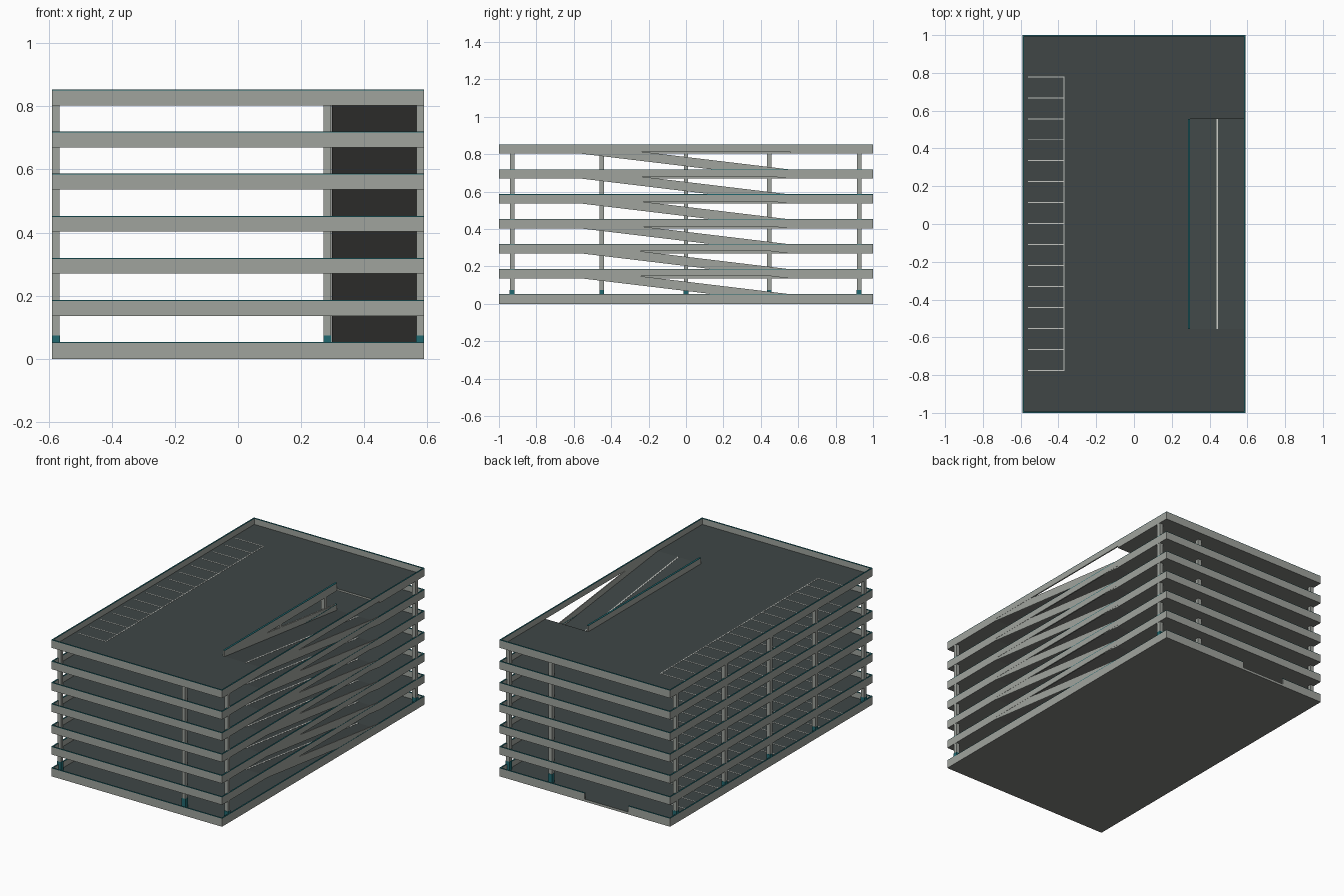
import bpy, bmesh

if "Cube" in bpy.data.objects:
    bpy.data.objects.remove(bpy.data.objects["Cube"])


def material(name, rgb):
    m = bpy.data.materials.new(name)
    m.diffuse_color = (*rgb, 1.0)
    m.use_nodes = True
    m.node_tree.nodes["Principled BSDF"].inputs["Base Color"].default_value = m.diffuse_color
    return m


CONCRETE = material("concrete", (0.35, 0.37, 0.34))
ASPHALT = material("asphalt", (0.05, 0.062, 0.061))
SOFFIT = material("grey soffit", (0.21, 0.215, 0.2))
TEAL = material("teal trim", (0.015, 0.14, 0.16))
WHITE = material("white paint", (0.55, 0.56, 0.53))

W, L = 0.59, 1.0           # half width, half length
PITCH, BASE = 0.1333, 0.003
SLAB, BAND = 0.012, 0.05   # slab thickness, parapet band height
T, COPE = 0.008, 0.003     # parapet thickness, coping height
G = 0.012                  # guard wall thickness
HX, HY = 0.285, 0.555      # ramp opening: inner x, half length


class Part:
    """Collects boxes and sloped prisms into one object."""

    def __init__(self, name, *mats):
        self.name, self.mats, self.bm = name, mats, bmesh.new()

    def prism(self, x0, x1, profile):
        # closed y-z profile swept along x
        a = [self.bm.verts.new((x0, y, z)) for y, z in profile]
        b = [self.bm.verts.new((x1, y, z)) for y, z in profile]
        self.bm.faces.new(a)
        self.bm.faces.new(b[::-1])
        n = len(a)
        for i in range(n):
            j = (i + 1) % n
            self.bm.faces.new((a[j], a[i], b[i], b[j]))

    def box(self, x0, x1, y0, y1, z0, z1):
        self.prism(x0, x1, [(y0, z0), (y1, z0), (y1, z1), (y0, z1)])

    def slope(self, x0, x1, lo, bottom, top):
        # falls one storey from the front end to the back end
        hi = lo + PITCH
        self.prism(x0, x1, [(-HY, hi + bottom), (HY, lo + bottom),
                            (HY, lo + top), (-HY, hi + top)])

    def done(self):
        bmesh.ops.recalc_face_normals(self.bm, faces=self.bm.faces[:])
        if len(self.mats) > 1:      # sides, underside, top
            for f in self.bm.faces:
                nz = f.normal.z
                f.material_index = 2 if nz > 0.5 else 1 if nz < -0.5 else 0
        me = bpy.data.meshes.new(self.name)
        self.bm.to_mesh(me)
        self.bm.free()
        for m in self.mats:
            me.materials.append(m)
        bpy.context.collection.objects.link(bpy.data.objects.new(self.name, me))


def wall(walls, copings, x0, x1, y0, y1, z0, z1):
    walls.box(x0, x1, y0, y1, z0, z1 - COPE)
    copings.box(x0, x1, y0, y1, z1 - COPE, z1)


for k in range(7):
    z = BASE + PITCH * k
    z0 = 0.0 if k == 0 else z
    deck, top = z + SLAB, z + BAND

    # deck slab, cut around the ramp opening above ground
    slab = Part(f"deck_{k}", CONCRETE, SOFFIT, ASPHALT)
    if k == 0:
        slab.box(-W, W, -L, L, z0, deck)
    else:
        slab.box(-W, HX, -L, L, z0, deck)
        slab.box(HX, W, -L, -HY, z0, deck)
        slab.box(HX, W, HY, L, z0, deck)
    slab.done()

    # perimeter parapet with teal coping; entrance gap at the back on ground
    p, c = Part(f"parapet_{k}", CONCRETE), Part(f"coping_{k}", TEAL)
    for s in (-1, 1):
        xs = sorted((s * W, s * (W - T)))
        wall(p, c, *xs, -L, L, deck, top)
    wall(p, c, -W + T, W - T, -L, -L + T, deck, top)
    if k == 0:
        wall(p, c, -W + T, -0.30, L - T, L, deck, top)
        wall(p, c, 0.0, W - T, L - T, L, deck, top)
    else:
        wall(p, c, -W + T, W - T, L - T, L, deck, top)
        # guard wall beside the ramp opening
        wall(p, c, HX, HX + G, -HY, HY, z0, top)
    p.done()
    c.done()

    # painted parking bays
    lines = Part(f"bay_lines_{k}", WHITE)
    for i in range(15):
        y = -0.775 + i * 0.111
        lines.box(-0.56, -0.37, y - 0.0025, y + 0.0025, deck, deck + 0.001)
    lines.box(-0.3725, -0.3675, -0.7775, 0.7815, deck, deck + 0.001)
    lines.done()

    if k == 6:
        continue

    # ramp up to the next deck, with side walls and lane line
    ramp = Part(f"ramp_{k}", CONCRETE, SOFFIT, ASPHALT)
    ramp.slope(HX + G, W - 0.002, z, 0.0, SLAB)
    ramp.done()
    rails = Part(f"ramp_walls_{k}", CONCRETE)
    rails.slope(HX + 0.001, HX + G - 0.001, z, 0.0, BAND - 0.001)
    rails.slope(W - T + 0.001, W - 0.001, z, -0.0005, BAND - 0.001)
    rails.done()
    lane = Part(f"ramp_line_{k}", WHITE)
    lane.slope(0.438, 0.446, z, SLAB, SLAB + 0.001)
    lane.done()

    # columns: left row, row beside the ramp, right corners
    cols = Part(f"columns_{k}", CONCRETE)
    feet = Part("column_bases", TEAL) if k == 0 else None
    spots = [(x, y) for x in (-0.577, 0.283) for y in (-0.93, -0.45, 0, 0.445, 0.925)]
    spots += [(0.577, -0.93), (0.577, 0.925)]
    for x, y in spots:
        r = 0.012
        cols.box(x - r, x + r, y - r, y + r, deck, z + PITCH + 0.001)
        if feet:
            q = r + 0.0008
            feet.box(x - q, x + q, y - q, y + q, deck, 0.073)
    cols.done()
    if feet:
        feet.done()
